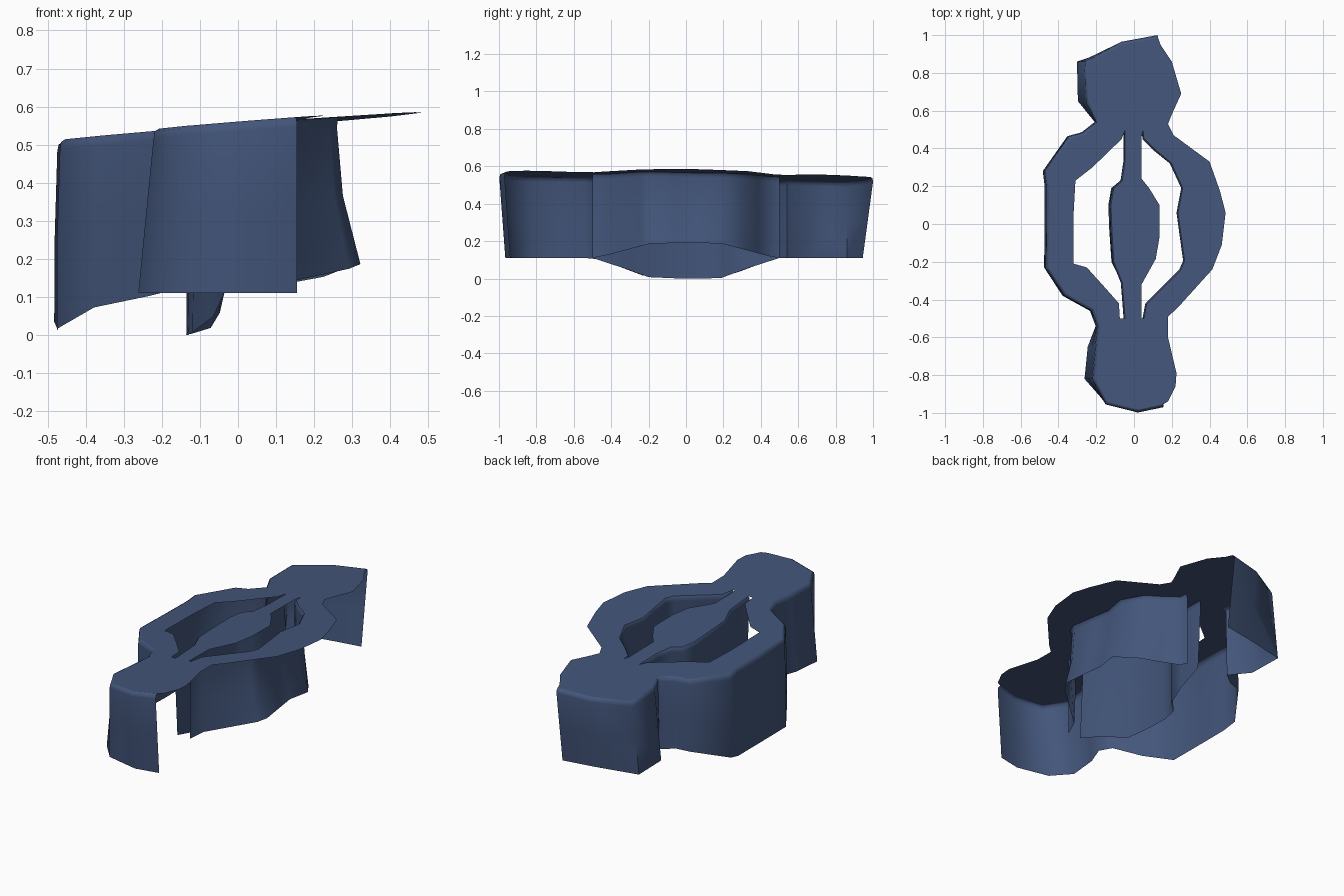
import bpy
from mathutils import Vector
from mathutils.geometry import tessellate_polygon

if "Cube" in bpy.data.objects:
    bpy.data.objects.remove(bpy.data.objects["Cube"])

blue = bpy.data.materials.new("slate blue")
blue.diffuse_color = (0.056, 0.092, 0.196, 1)
blue.use_nodes = True
blue.node_tree.nodes["Principled BSDF"].inputs["Base Color"].default_value = blue.diffuse_color


def top_z(x, y):
    return 0.547 + 0.079 * x - 0.014 * y


def end_blend(y, flat=0.18):
    # 0 in the middle of the length, 1 towards the two round ends
    return min(1, max(0, (abs(y) - flat) / (0.48 - flat)))


def make_object(name, verts, faces):
    me = bpy.data.meshes.new(name)
    me.from_pydata(verts, [], faces)
    me.update()
    me.materials.append(blue)
    ob = bpy.data.objects.new(name, me)
    bpy.context.collection.objects.link(ob)
    bpy.ops.object.select_all(action='DESELECT')
    ob.select_set(True)
    bpy.context.view_layer.objects.active = ob
    bpy.ops.object.shade_smooth_by_angle(angle=1.2)
    return ob


def inset(path, d):
    # shift an open path to its left, where the top plate is
    out = []
    for i, p in enumerate(path):
        a, b = Vector(path[max(0, i - 1)]), Vector(path[min(len(path) - 1, i + 1)])
        t = (b - a).normalized()
        out.append((p[0] - t.y * d, p[1] + t.x * d))
    return out


def skirt(name, path, inner, bottom, bulge):
    # wall hanging from a rounded top edge, its middle moved sideways a little
    verts, faces = [], []
    for p, q in zip(path, inner):
        b = Vector(bottom(*p))
        s = Vector((p[0], p[1], top_z(*p) - 0.025))
        edge = Vector((q[0], q[1], top_z(*q)))
        soft = Vector((p[0], p[1], edge.z)) * 0.5 + (edge + s) * 0.25
        side = Vector((bulge * (1 - end_blend(p[1])), 0, 0))
        verts += [edge, soft, s, s.lerp(b, 0.5) + side, b]
    for i in range(len(path) - 1):
        for k in range(4):
            a = i * 5 + k
            faces.append((a, a + 1, a + 6, a + 5))
    return make_object(name, verts, faces)


# Edges that carry a wall, each running from back to front
outer_left = [(0.125, 1.0), (-0.065, 0.965), (-0.262, 0.86), (-0.257, 0.65),
              (-0.2, 0.54), (-0.27, 0.485), (-0.345, 0.465), (-0.475, 0.28),
              (-0.465, 0.2), (-0.465, 0.0), (-0.468, -0.23), (-0.37, -0.38),
              (-0.225, -0.46), (-0.195, -0.54), (-0.205, -0.65), (-0.222, -0.82),
              (-0.15, -0.955), (0.02, -0.998), (0.155, -0.97)]
spindle_left = [(-0.055, 0.5), (-0.055, 0.34), (-0.07, 0.23), (-0.115, 0.19),
                (-0.13, 0.1), (-0.125, -0.03), (-0.115, -0.2), (-0.07, -0.31),
                (-0.055, -0.5)]
right_ring_inner = [(0.04, 0.5), (0.045, 0.45), (0.11, 0.385), (0.19, 0.32),
                    (0.25, 0.19), (0.225, 0.06), (0.24, -0.05), (0.26, -0.195),
                    (0.24, -0.24), (0.06, -0.42), (0.045, -0.5)]

# Free edges, each running from front to back
outer_right = [(0.18, -0.94), (0.22, -0.86), (0.225, -0.79), (0.18, -0.6),
               (0.18, -0.49), (0.23, -0.445), (0.415, -0.24), (0.465, -0.11),
               (0.485, 0.06), (0.455, 0.175), (0.4, 0.33), (0.21, 0.47),
               (0.18, 0.53), (0.2, 0.58), (0.25, 0.69), (0.2, 0.86), (0.14, 0.95)]
left_ring_inner = [(-0.075, -0.5), (-0.08, -0.42), (-0.155, -0.335),
                   (-0.25, -0.23), (-0.32, -0.21), (-0.32, 0.05), (-0.31, 0.23),
                   (-0.22, 0.3), (-0.065, 0.45)]
spindle_right = [(0.04, -0.5), (0.04, -0.32), (0.115, -0.185), (0.135, -0.07),
                 (0.135, 0.1), (0.08, 0.19), (0.04, 0.24), (0.04, 0.46)]

outer_in = inset(outer_left, 0.015)
spindle_in = inset(spindle_left, 0.008)
ring_in = inset(right_ring_inner, 0.008)

# Top plate with two openings
loops = [outer_in + outer_right, spindle_in + left_ring_inner, ring_in + spindle_right]
loops = [[Vector((x, y, 0)) for x, y in lp] for lp in loops]
verts = [(v.x, v.y, top_z(v.x, v.y)) for lp in loops for v in lp]
faces = []
for tri in tessellate_polygon(loops):
    a, b, c = (Vector(verts[i]) for i in tri)
    up = (b - a).cross(c - a).z > 0
    faces.append(tuple(tri) if up else tuple(reversed(tri)))
make_object("top_plate", verts, faces)


# Lower edges of the walls
def outer_bottom(x, y):
    z = 0.012 + 0.098 * end_blend(y, 0.22)
    if abs(y) > 0.9:
        return (x - (0.02 if x < -0.1 else 0), y * (0.945 if y > 0 else 0.968), z)
    return (x - (0.04 if abs(y) > 0.6 else 0.008), y, z)


def spindle_bottom(x, y):
    e = end_blend(y)
    return (x - 0.006 + 0.025 * e, y, 0.11 * e)


def ring_bottom(x, y):
    e = end_blend(y)
    return (x + 0.065 * (1 - e), y, 0.19 - 0.08 * e)


skirt("outer_left_wall", outer_left, outer_in, outer_bottom, -0.004)
skirt("spindle_wall", spindle_left, spindle_in, spindle_bottom, 0)
skirt("right_ring_wall", right_ring_inner, ring_in, ring_bottom, -0.016)
